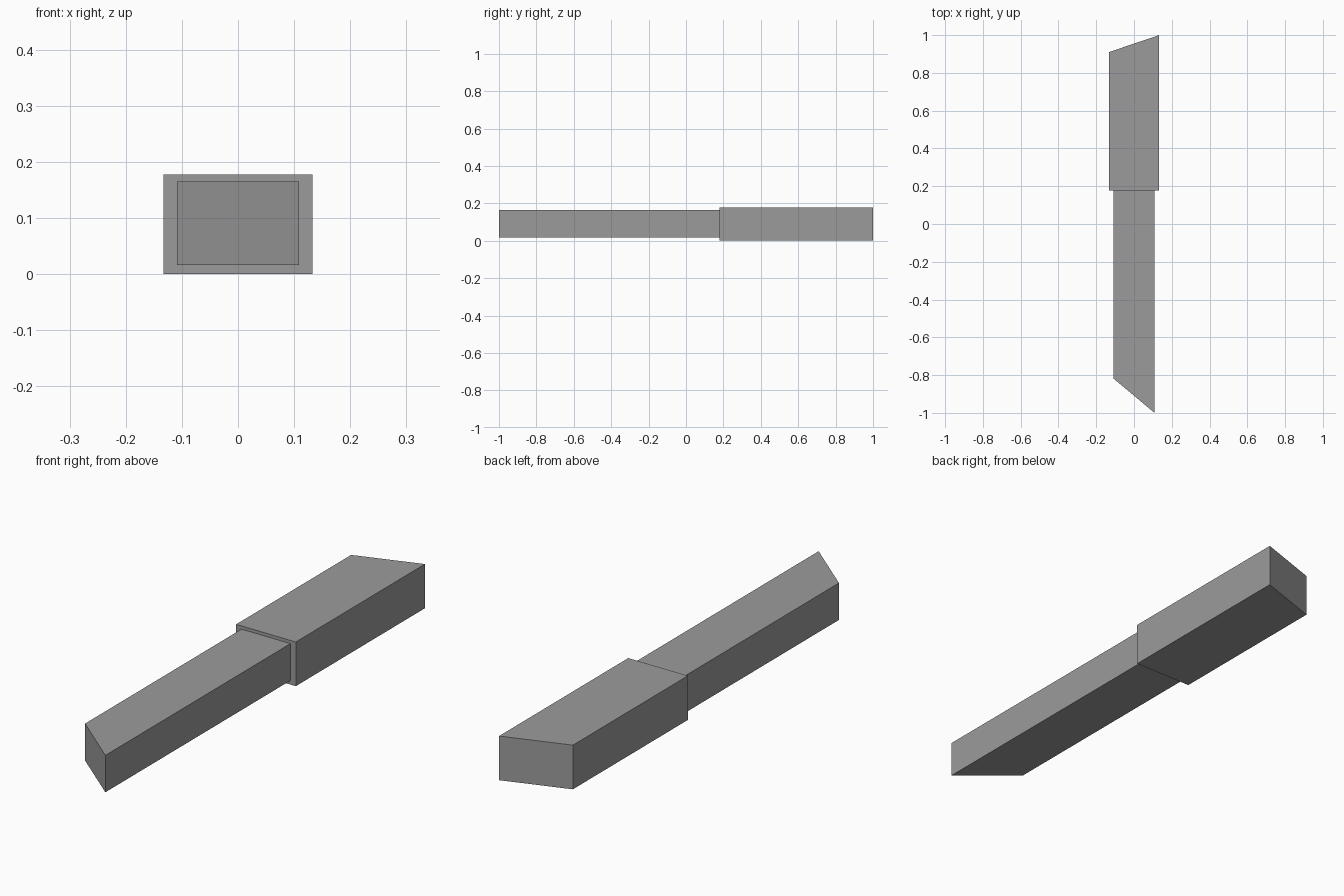
import bpy
import bmesh

cube = bpy.data.objects.get("Cube")
if cube:
    bpy.data.objects.remove(cube, do_unlink=True)

grey = bpy.data.materials.new("mid_grey")
grey.use_nodes = True
colour = (0.33, 0.33, 0.33, 1)
grey.diffuse_color = colour
grey.node_tree.nodes["Principled BSDF"].inputs["Base Color"].default_value = colour


def slanted_bar(name, outline, z_low, z_high):
    """Extrude a four-sided plan outline into a flat-faced bar."""
    bm = bmesh.new()
    base = bm.faces.new([bm.verts.new((x, y, z_low)) for x, y in outline])
    top = bmesh.ops.extrude_face_region(bm, geom=[base], use_keep_orig=True)
    verts = [g for g in top["geom"] if isinstance(g, bmesh.types.BMVert)]
    bmesh.ops.translate(bm, verts=verts, vec=(0, 0, z_high - z_low))
    bmesh.ops.recalc_face_normals(bm, faces=bm.faces)
    mesh = bpy.data.meshes.new(name)
    bm.to_mesh(mesh)
    bm.free()
    mesh.materials.append(grey)
    obj = bpy.data.objects.new(name, mesh)
    bpy.context.collection.objects.link(obj)


joint = 0.178

# Wide handle with a shallow angled rear end
w = 0.133
slanted_bar("handle", [(-w, joint), (w, joint), (w, 1), (-w, 0.91)], 0, 0.178)

# Narrower blade with a steep angled tip
w = 0.109
slanted_bar("blade", [(-w, -0.818), (w, -1), (w, joint), (-w, joint)], 0.016, 0.165)
